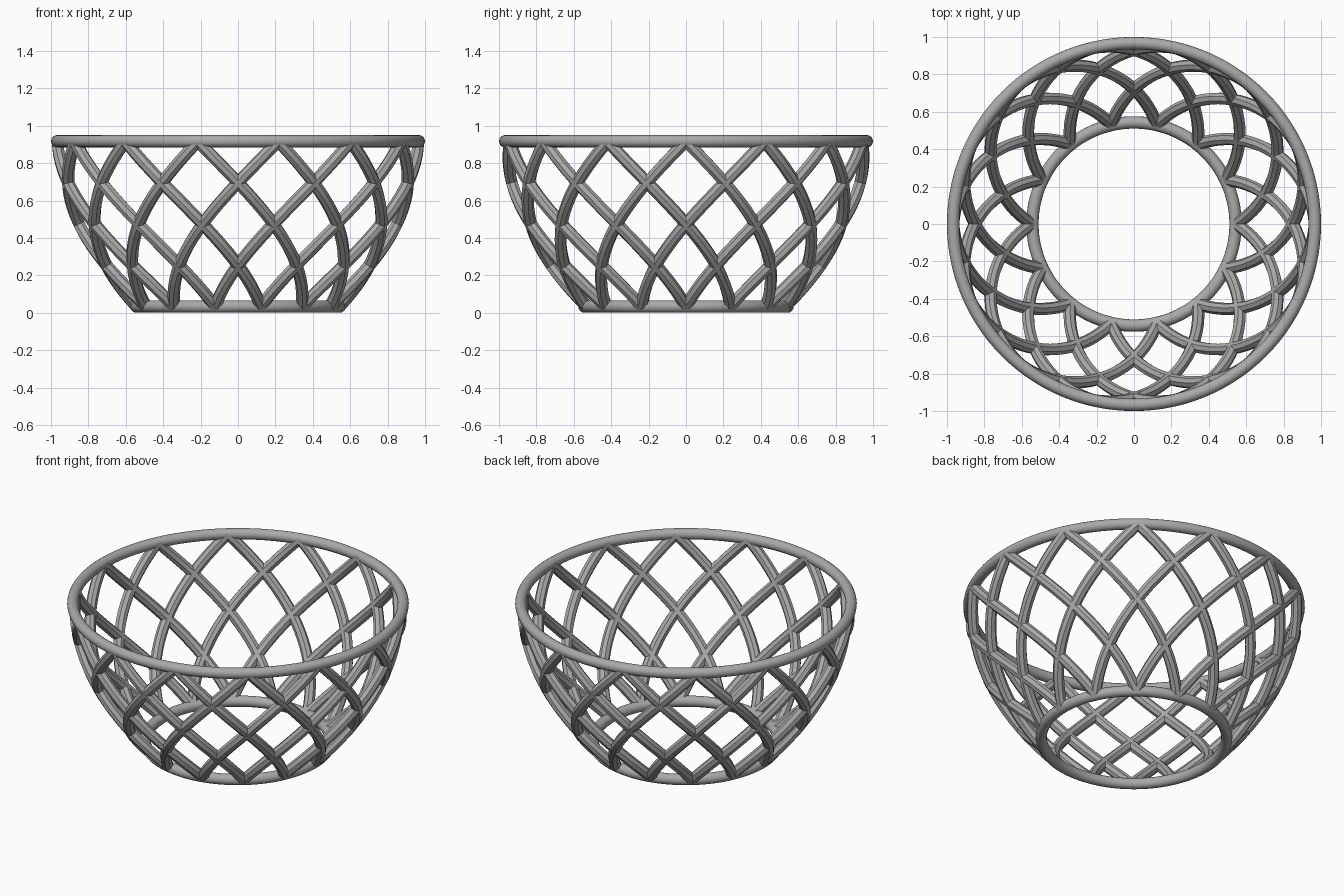
import bpy, bmesh, math
from mathutils import Matrix, Vector

old = bpy.data.objects.get("Cube")
if old:
    bpy.data.objects.remove(old, do_unlink=True)

STRANDS = 14                        # strands in each winding direction
TURN = 4 * math.pi / STRANDS        # each strand crosses four half-steps
STEPS, SIDES, TUBE = 24, 8, 0.033

grey = bpy.data.materials.new("matte grey")
grey.use_nodes = True
colour = (0.4, 0.4, 0.4, 1)
grey.diffuse_color = colour
grey.node_tree.nodes["Principled BSDF"].inputs["Base Color"].default_value = colour


def wall(u, angle):
    """Point on the bowl wall, u = 0 at the base and 1 at the rim."""
    r = 0.545 + 0.8 * u - 0.38 * u * u
    return Vector((r * math.cos(angle), r * math.sin(angle), 0.033 + 0.884 * u))


def finish(bm, name, sharp):
    bmesh.ops.recalc_face_normals(bm, faces=bm.faces)
    mesh = bpy.data.meshes.new(name)
    bm.to_mesh(mesh)
    bm.free()
    mesh.materials.append(grey)
    obj = bpy.data.objects.new(name, mesh)
    bpy.context.collection.objects.link(obj)
    bpy.ops.object.select_all(action='DESELECT')
    obj.select_set(True)
    bpy.context.view_layer.objects.active = obj
    bpy.ops.object.shade_smooth_by_angle(angle=math.radians(sharp))


def bridge(bm, a, b):
    for i in range(len(a)):
        j = (i + 1) % len(a)
        bm.faces.new((a[i], a[j], b[j], b[i]))


def add_strand(bm, start, direction):
    """Sweep a faceted rod up the wall, keeping one facet facing outward."""
    loops = []
    for s in range(STEPS + 1):
        u = s / STEPS
        a = start + direction * TURN * u
        e = 0.001
        along = (wall(u + e, a + direction * TURN * e) - wall(u, a)).normalized()
        around = Vector((-math.sin(a), math.cos(a), 0))
        rise = wall(u + e, a) - wall(u, a)
        out = around.cross(rise).normalized()
        side = along.cross(out).normalized()
        ring = []
        for k in range(SIDES):
            t = 2 * math.pi * (k + 0.5) / SIDES
            offset = out * math.cos(t) + side * math.sin(t)
            ring.append(bm.verts.new(wall(u, a) + offset * TUBE))
        loops.append(ring)
    for a, b in zip(loops, loops[1:]):
        bridge(bm, a, b)
    bm.faces.new(loops[0][::-1])
    bm.faces.new(loops[-1])


def add_ring(name, radius, height):
    bm = bmesh.new()
    loops = []
    for s in range(112):
        turn = Matrix.Rotation(2 * math.pi * s / 112, 3, 'Z')
        loops.append([bm.verts.new(turn @ Vector((
            radius + TUBE * math.cos(2 * math.pi * k / 16), 0,
            height + TUBE * math.sin(2 * math.pi * k / 16)))) for k in range(16)])
    for i in range(len(loops)):
        bridge(bm, loops[i - 1], loops[i])
    finish(bm, name, 40)


# Crossing strands of the basket wall
for name, direction in (("left_wound_strands", 1), ("right_wound_strands", -1)):
    bm = bmesh.new()
    for n in range(STRANDS):
        add_strand(bm, 2 * math.pi * n / STRANDS, direction)
    finish(bm, name, 30)

# Rim and base rings
add_ring("top_rim", 0.967, 0.917)
add_ring("base_ring", 0.543, TUBE)
